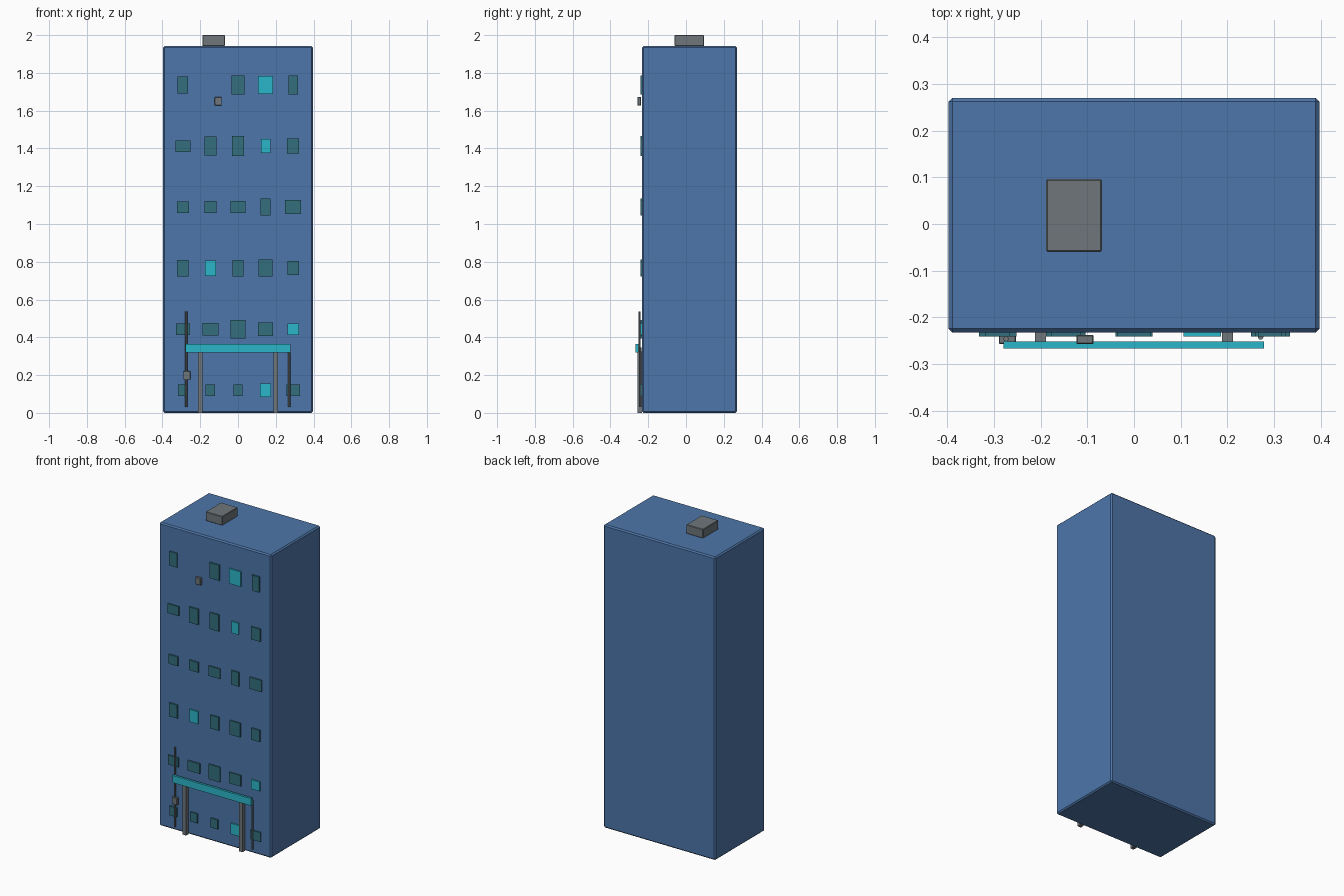
import bpy
import bmesh
from mathutils import Matrix, Vector

default_cube = bpy.data.objects.get("Cube")
if default_cube:
    bpy.data.objects.remove(default_cube, do_unlink=True)


def make_material(name, colour):
    material = bpy.data.materials.new(name)
    material.use_nodes = True
    rgba = (*colour, 1)
    material.diffuse_color = rgba
    material.node_tree.nodes["Principled BSDF"].inputs["Base Color"].default_value = rgba
    return material


wall_blue = make_material("wall blue", (0.075, 0.18, 0.4))
dark_glass = make_material("dark teal glass", (0.032, 0.158, 0.205))
bright_cyan = make_material("bright cyan", (0.024, 0.468, 0.578))
metal_grey = make_material("metal grey", (0.158, 0.182, 0.194))


def finish(name, bm, material):
    mesh = bpy.data.meshes.new(name)
    bm.to_mesh(mesh)
    bm.free()
    mesh.materials.append(material)
    obj = bpy.data.objects.new(name, mesh)
    bpy.context.collection.objects.link(obj)


def make_box(name, x_range, y_range, z_range, material, bevel=0):
    """Box spanning the three ranges, with optional chamfered edges."""
    ranges = (x_range, y_range, z_range)
    centre = Vector([(low + high) / 2 for low, high in ranges])
    size = Vector([high - low for low, high in ranges])
    bm = bmesh.new()
    bmesh.ops.create_cube(bm, size=1, matrix=Matrix.LocRotScale(centre, None, size))
    if bevel:
        bmesh.ops.bevel(bm, geom=bm.edges[:], offset=bevel, segments=1, affect="EDGES")
    finish(name, bm, material)


def make_pipe(name, x, y, bottom, top, radius, material):
    """Thin upright pipe with flat sides."""
    bm = bmesh.new()
    bmesh.ops.create_cone(bm, cap_ends=True, segments=8, radius1=radius, radius2=radius,
                          depth=top - bottom,
                          matrix=Matrix.Translation((x, y, (bottom + top) / 2)))
    finish(name, bm, material)


def around(centre, size):
    return centre - size / 2, centre + size / 2


# Main block and rooftop unit
front = -0.232
make_box("building_body", (-0.397, 0.397), (front, 0.27), (0, 1.942), wall_blue, bevel=0.008)
make_box("rooftop_unit", (-0.188, -0.069), (-0.06, 0.096), (1.942, 2), metal_grey, bevel=0.003)

# Windows: width and height in hundredths, bottom floor first; None leaves a gap
floors = [
    [(5, 6), (5, 6), (5, 6), (6, 7), (7, 6)],
    [(7.4, 6), (8.4, 6.4), (8, 9.6), (8, 7), (6, 6)],
    [(6, 8.6), (6, 8), (6, 8.6), (7.4, 9), (6, 7.4)],
    [(6.4, 6), (6.4, 6.4), (8, 6.4), (5.4, 9), (8.4, 7.4)],
    [(8, 6), (6.4, 10), (6.4, 10.6), (5, 7.4), (6.4, 8)],
    [(5.4, 9), None, (7, 10), (8, 9.6), (5, 10)],
]
lit_columns = [3, 4, 1, None, 3, 3]
for floor, sizes in enumerate(floors):
    for column, size in enumerate(sizes):
        if size is None:
            continue
        lit = column == lit_columns[floor]
        x = 0.146 * (column - 2)
        z = 0.12 + 0.323 * floor
        make_box(f"window_floor_{floor + 1}_column_{column + 1}",
                 around(x, size[0] / 100), (front - 0.009, front),
                 around(z, size[1] / 100), bright_cyan if lit else dark_glass)

# Entrance canopy and its posts
make_box("entrance_canopy", (-0.279, 0.278), (-0.267, -0.252), (0.319, 0.365), bright_cyan)
for side, x in (("right", -0.2), ("left", 0.2)):
    make_box(f"canopy_post_{side}", around(x, 0.024), (-0.257, front), (0, 0.325), metal_grey)

# Wall pipes
make_pipe("wall_pipe_right", -0.274, -0.246, 0.03, 0.537, 0.006, metal_grey)
make_pipe("wall_pipe_left", 0.271, -0.242, 0.03, 0.345, 0.006, metal_grey)

# Small wall-mounted boxes
for name, x, z in (("upper_wall_box", -0.105, 1.65), ("lower_wall_box", -0.271, 0.198)):
    make_box(name, around(x, 0.037), (-0.257, -0.238), around(z, 0.045), metal_grey, bevel=0.002)
